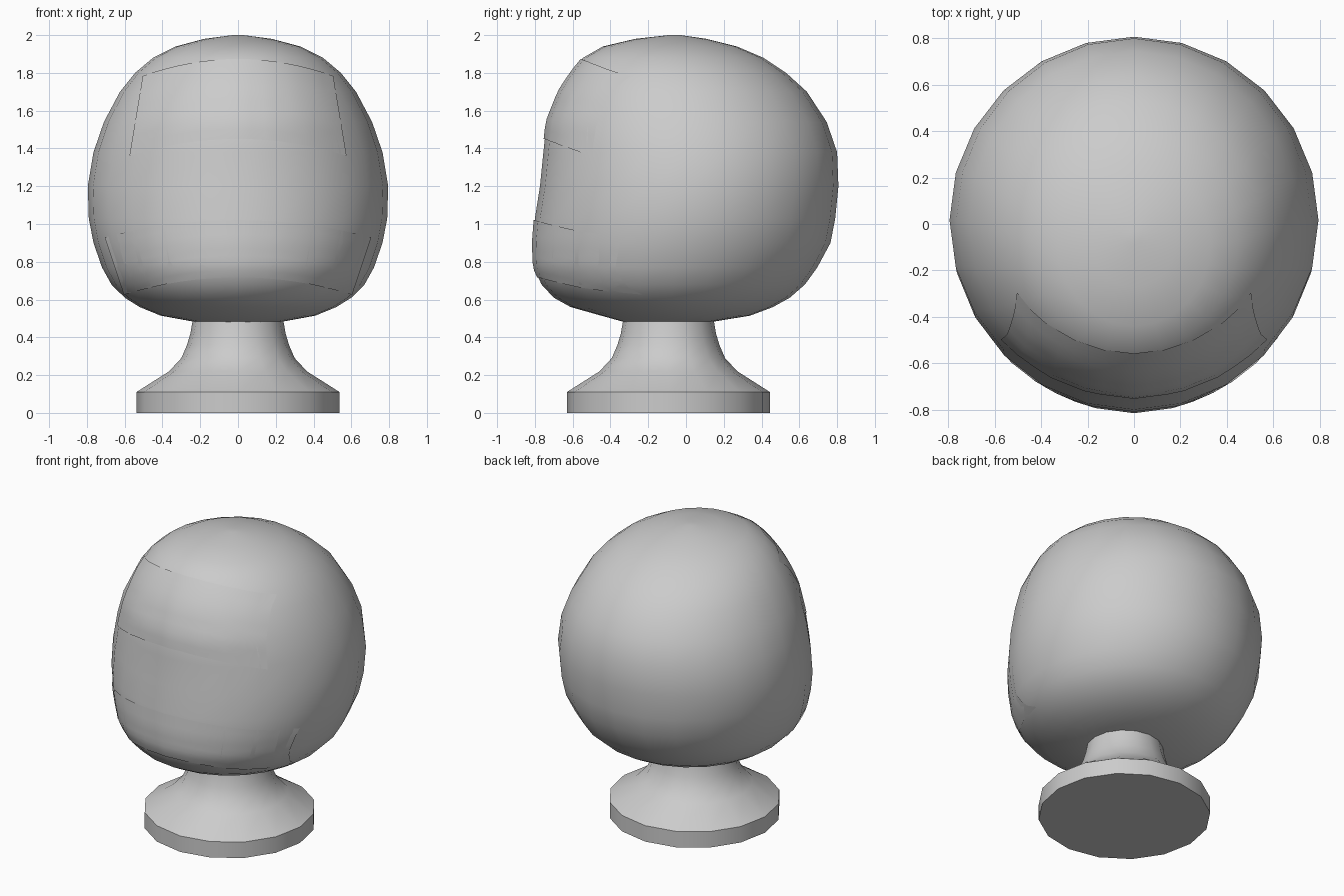
import bpy, bmesh, math
from mathutils import Vector
from mathutils.bvhtree import BVHTree

if "Cube" in bpy.data.objects:
    bpy.data.objects.remove(bpy.data.objects["Cube"])

grey = bpy.data.materials.new("light_grey")
grey.diffuse_color = (0.6, 0.6, 0.6, 1)
grey.use_nodes = True
grey.node_tree.nodes["Principled BSDF"].inputs["Base Color"].default_value = grey.diffuse_color


def add_object(name, bm, angle):
    bmesh.ops.recalc_face_normals(bm, faces=bm.faces)
    mesh = bpy.data.meshes.new(name)
    bm.to_mesh(mesh)
    bm.free()
    mesh.materials.append(grey)
    obj = bpy.data.objects.new(name, mesh)
    bpy.context.collection.objects.link(obj)
    bpy.ops.object.select_all(action='DESELECT')
    obj.select_set(True)
    bpy.context.view_layer.objects.active = obj
    bpy.ops.object.shade_smooth_by_angle(angle=math.radians(angle))
    return obj


def loft(rings, sides):
    """Rings are (z, half width, front y, back y)."""
    bm = bmesh.new()
    loops = []
    for z, w, f, b in rings:
        loops.append([bm.verts.new((w * math.cos(a), (f + b) / 2 + (b - f) / 2 * math.sin(a), z))
                      for a in (math.tau * i / sides for i in range(sides))])
    for lo, hi in zip(loops, loops[1:]):
        for i in range(sides):
            j = (i + 1) % sides
            bm.faces.new((lo[i], lo[j], hi[j], hi[i]))
    bm.faces.new(loops[0][::-1])
    bm.faces.new(loops[-1])
    return bm


# Head: flattened face at the front, round skull behind
head_rings = [
    (0.482, 0.23, -0.33, 0.14), (0.515, 0.41, -0.45, 0.34), (0.56, 0.52, -0.61, 0.46),
    (0.61, 0.60, -0.70, 0.55), (0.68, 0.67, -0.765, 0.63), (0.77, 0.72, -0.805, 0.695),
    (0.90, 0.765, -0.81, 0.765), (1.03, 0.79, -0.80, 0.79), (1.20, 0.795, -0.773, 0.807),
    (1.38, 0.765, -0.755, 0.80), (1.54, 0.71, -0.738, 0.745), (1.70, 0.625, -0.675, 0.64),
    (1.80, 0.545, -0.61, 0.53), (1.88, 0.45, -0.545, 0.41), (1.94, 0.33, -0.44, 0.27),
    (1.98, 0.18, -0.27, 0.11), (2.0, 0.03, -0.09, -0.03)]
head_bm = loft(head_rings, 24)
bmesh.ops.recalc_face_normals(head_bm, faces=head_bm.faces)
tree = BVHTree.FromBMesh(head_bm)
add_object("head", head_bm, 60)


# Thin face panels laid on the head, lower at the sides than in the middle
def panel(name, z_low, z_high, half_low, half_high, droop, lift=0.006, cols=16, rows=8):
    bm = bmesh.new()
    grid = []
    for r in range(rows + 1):
        t = r / rows
        row = []
        for c in range(cols + 1):
            s = 2 * c / cols - 1
            x = s * (half_low + (half_high - half_low) * t)
            z = z_low + (z_high - z_low) * t - droop * s * s
            p, n, _, _ = tree.ray_cast(Vector((x, -3, z)), Vector((0, 1, 0)))
            row.append(bm.verts.new(p + n * lift))
        grid.append(row)
    for a, b in zip(grid, grid[1:]):
        for c in range(cols):
            bm.faces.new((a[c], a[c + 1], b[c + 1], b[c]))
    add_object(name, bm, 60)


panel("forehead_panel", 1.45, 1.87, 0.57, 0.50, 0.09)
panel("jaw_panel", 0.72, 1.02, 0.60, 0.70, 0.09)

# Pedestal: flared neck on a round plate
y0 = -0.093
profile = [(0, 0.538), (0.11, 0.538), (0.22, 0.365), (0.29, 0.30),
           (0.36, 0.27), (0.42, 0.252), (0.49, 0.24)]
add_object("pedestal", loft([(z, r, y0 - r, y0 + r) for z, r in profile], 16), 40)
